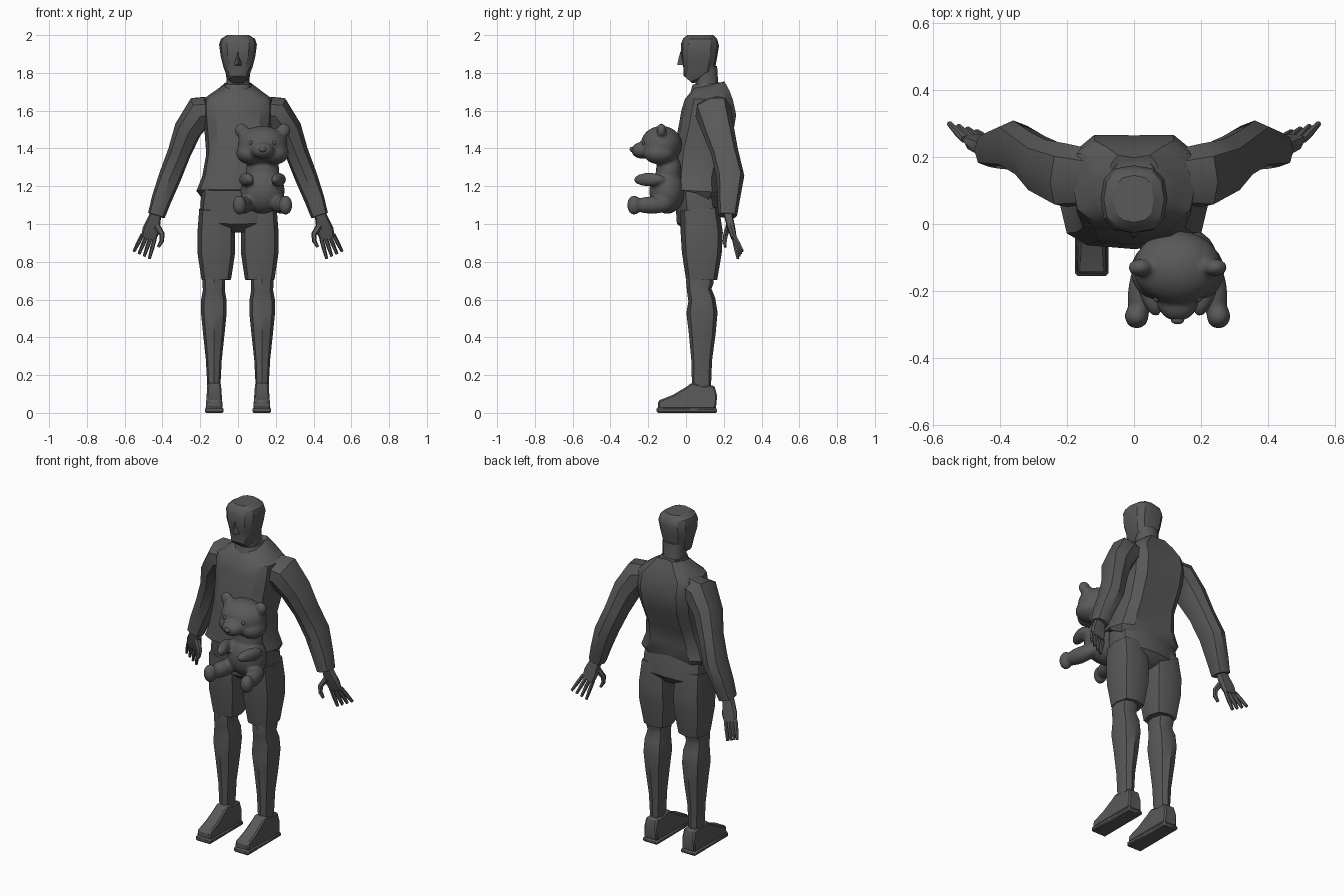
import bpy, bmesh, math
from mathutils import Vector, Matrix

if "Cube" in bpy.data.objects:
    bpy.data.objects.remove(bpy.data.objects["Cube"], do_unlink=True)

grey = bpy.data.materials.new("dark_grey")
grey.use_nodes = True
colour = (0.1, 0.1, 0.1, 1)
grey.diffuse_color = colour
grey.node_tree.nodes["Principled BSDF"].inputs["Base Color"].default_value = colour


def finish(name, bm, angle=40):
    bmesh.ops.recalc_face_normals(bm, faces=bm.faces)
    mesh = bpy.data.meshes.new(name)
    bm.to_mesh(mesh)
    bm.free()
    mesh.materials.append(grey)
    mesh.shade_smooth()
    mesh.set_sharp_from_angle(angle=math.radians(angle))
    obj = bpy.data.objects.new(name, mesh)
    bpy.context.collection.objects.link(obj)
    return obj


def loft(name, rings, sides=12, power=0.8, side=1, groove=0, angle=40):
    """Skin of rounded rings (x, y, z, half width, half depth) along a path."""
    bm = bmesh.new()
    centres = [Vector(r[:3]) for r in rings]
    loops = []
    for i, r in enumerate(rings):
        t = (centres[min(i + 1, len(rings) - 1)] - centres[max(i - 1, 0)]).normalized()
        u = (Vector((1, 0, 0)) - t * t.x).normalized()
        v = t.cross(u)
        loop = []
        for k in range(sides):
            a = math.tau * k / sides
            c, s = math.cos(a), math.sin(a)
            c = math.copysign(abs(c) ** power, c)
            s = math.copysign(abs(s) ** power, s)
            p = centres[i] + u * c * r[3] + v * s * r[4]
            if groove and k == sides // 4:
                p.y -= groove
            loop.append(bm.verts.new((p.x * side, p.y, p.z)))
        loops.append(loop)
    for a, b in zip(loops, loops[1:]):
        for k in range(sides):
            j = (k + 1) % sides
            bm.faces.new((a[k], a[j], b[j], b[k]))
    bm.faces.new(loops[0])
    bm.faces.new(loops[-1])
    return finish(name, bm, angle)


def upright(name, rows, x=0, **kw):
    """Loft from rows of (height, front y, back y, half width)."""
    return loft(name, [(x, (f + b) / 2, z, w, (b - f) / 2) for z, f, b, w in rows], **kw)


def prism(name, outline, x, low, high, top):
    """Side outline of (y, z) points given width, narrowing with height."""
    bm = bmesh.new()
    def half(z):
        return low + (high - low) * min(z / top, 1)
    left, right = ([bm.verts.new((x + s * half(z), y, z)) for y, z in outline] for s in (1, -1))
    bm.faces.new(left)
    bm.faces.new(right)
    for k in range(len(outline)):
        j = (k + 1) % len(outline)
        bm.faces.new((left[k], left[j], right[j], right[k]))
    obj = finish(name, bm)
    bevel = obj.modifiers.new("soft_edges", "BEVEL")
    bevel.width = 0.008
    bevel.limit_method = "ANGLE"
    return obj


# Head, nose and neck
upright("head", [(1.765, -.02, .04, .045), (1.79, -.027, .09, .06), (1.83, -.027, .155, .077),
                 (1.89, -.028, .165, .092), (1.95, -.026, .175, .1), (1.98, -.015, .165, .09),
                 (2.0, .005, .145, .058)], power=.75, angle=30)
upright("nose", [(1.84, -.046, .02, .02), (1.86, -.043, .02, .02), (1.91, -.03, .02, .009)], sides=4)
upright("neck", [(1.68, .04, .19, .07), (1.75, .05, .17, .06), (1.83, .04, .165, .066)])

# Jumper body with hem and collar
upright("jumper", [(1.165, -.07, .17, .205), (1.175, -.075, .185, .22), (1.25, -.07, .18, .19),
                   (1.37, -.065, .21, .168), (1.5, -.04, .265, .178), (1.59, -.025, .28, .185),
                   (1.66, -.005, .26, .185), (1.7, .02, .24, .13), (1.735, .03, .215, .075)],
        power=.65, groove=.015, angle=32)
upright("collar", [(1.71, .025, .215, .08), (1.745, .035, .2, .068)])

# Shorts seat
upright("shorts_seat", [(1.19, -.04, .16, .19), (1.1, -.035, .18, .2), (1.02, -.03, .19, .19),
                        (.975, .03, .16, .1)], power=.65, groove=.02)

for side, word in ((1, "left_"), (-1, "right_")):
    # Sleeve
    loft(word + "sleeve", [(.1, .14, 1.61, .07, .08), (.2, .145, 1.595, .088, .098),
                           (.265, .17, 1.5, .074, .085), (.31, .205, 1.38, .062, .072),
                           (.36, .235, 1.25, .06, .074), (.405, .225, 1.13, .053, .06),
                           (.432, .22, 1.045, .046, .05)], sides=8, side=side)
    # Hand with fingers and thumb
    loft(word + "palm", [(.43, .22, 1.07, .028, .024), (.445, .23, 1.02, .036, .022),
                         (.46, .242, .97, .046, .02), (.473, .254, .925, .04, .015)],
         sides=8, power=.6, side=side)
    for n in range(4):
        i = n - 1.5
        base = (.473 + .022 * i, .252, .935 + .006 * i)
        tip = (.51 + .027 * i, .287 + .008 * i, .836 + .013 * i)
        middle = [(a + b) / 2 for a, b in zip(base, tip)]
        loft(word + "finger_%d" % (n + 1), [(*base, .011, .011), (*middle, .011, .011),
                                            (*tip, .008, .008)], sides=6, side=side)
    loft(word + "thumb", [(.43, .225, .99, .018, .016), (.402, .21, .945, .015, .014),
                          (.404, .205, .91, .012, .012), (.422, .208, .878, .008, .008)],
         sides=6, side=side)
    # Shorts leg
    upright(word + "shorts_leg", [(1.08, -.03, .175, .09), (.95, -.028, .195, .1),
                                  (.85, -.022, .19, .1), (.705, .0, .165, .078)],
            x=.115 * side, sides=8, power=.7)
    # Bare leg, knee to ankle
    upright(word + "leg", [(.76, .01, .15, .055), (.69, .0, .145, .06), (.65, .005, .135, .058),
                           (.6, .012, .155, .067), (.53, .002, .167, .068), (.42, .015, .157, .057),
                           (.28, .028, .138, .042), (.13, .032, .132, .034)],
            x=.128 * side, sides=8)
    # Shoe
    prism(word + "sole", [(-.155, 0), (.165, 0), (.165, .025), (-.155, .03)],
          .126 * side, .05, .05, .1)
    prism(word + "shoe", [(-.147, .02), (.158, .02), (.165, .09), (.15, .145), (.09, .145),
                          (.03, .16), (.005, .14), (-.07, .095), (-.147, .065)],
          .126 * side, .047, .036, .15)

# Toy bear: overlapping rounded masses fused into one skin
BEAR_X = .13


def ball(bm, centre, size, turn=0, detail=3):
    x, y, z = centre
    m = Matrix.Translation((BEAR_X + x, y, z)) @ Matrix.Rotation(turn, 4, "Z") @ Matrix.Diagonal((*size, 1))
    bmesh.ops.create_icosphere(bm, subdivisions=detail, radius=1, matrix=m)


bm = bmesh.new()
ball(bm, (0, -.1, 1.175), (.118, .095, .122))
ball(bm, (0, -.09, 1.28), (.09, .07, .09))
ball(bm, (0, -.13, 1.42), (.132, .11, .1))
ball(bm, (0, -.23, 1.39), (.062, .06, .045))
for s in (1, -1):
    ball(bm, (s * .065, -.14, 1.375), (.075, .085, .06))
    ball(bm, (s * .112, -.13, 1.495), (.036, .026, .038))
    ball(bm, (s * .085, -.195, 1.235), (.032, .085, .036), s * -.3)
    ball(bm, (s * .1, -.18, 1.1), (.045, .11, .046), s * .2)
    ball(bm, (s * .122, -.275, 1.1), (.036, .037, .052))
bear = finish("toy_bear", bm, 180)
remesh = bear.modifiers.new("fuse", "REMESH")
remesh.mode = "VOXEL"
remesh.voxel_size = .009
remesh.use_smooth_shade = True
soften = bear.modifiers.new("soften", "SMOOTH")
soften.iterations = 4

# Bear nose and eyes
for name, centre, size in (("bear_nose", (0, -.287, 1.395), (.02, .012, .014)),
                           ("bear_left_eye", (.062, -.222, 1.43), (.011, .011, .011)),
                           ("bear_right_eye", (-.062, -.222, 1.43), (.011, .011, .011))):
    bm = bmesh.new()
    ball(bm, centre, size, detail=2)
    finish(name, bm, 180)
